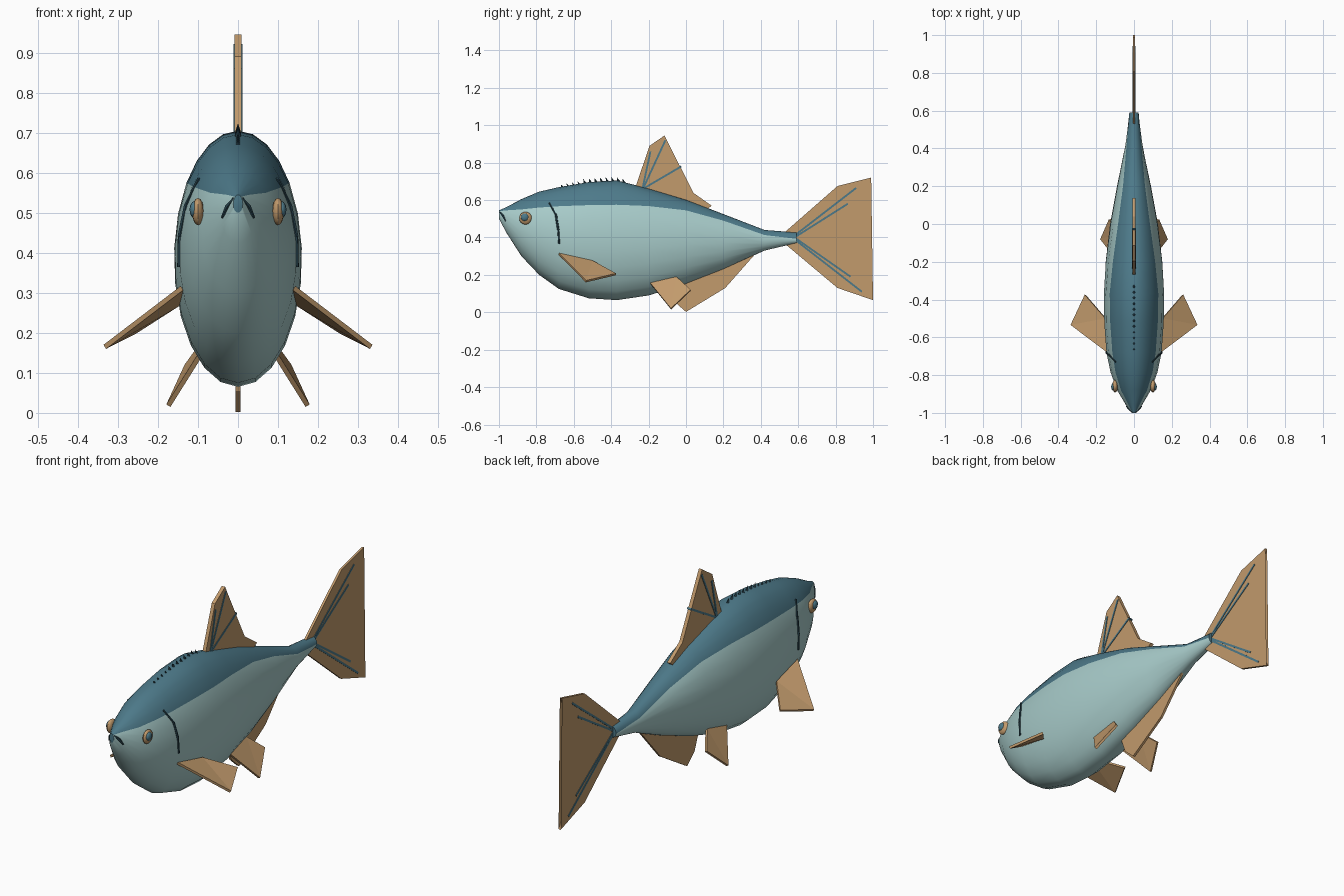
import bpy, bmesh, math
from mathutils import Vector, Matrix

if "Cube" in bpy.data.objects:
    bpy.data.objects.remove(bpy.data.objects["Cube"])


def material(name, rgb):
    m = bpy.data.materials.new(name)
    m.diffuse_color = (*rgb, 1)
    m.use_nodes = True
    m.node_tree.nodes["Principled BSDF"].inputs["Base Color"].default_value = m.diffuse_color
    return m


TEAL = material("back teal", (0.075, 0.195, 0.255))
PALE = material("belly pale aqua", (0.39, 0.60, 0.59))
TAN = material("fin tan", (0.54, 0.325, 0.15))
DARK = material("dark teal", (0.022, 0.06, 0.08))


def finish(bm, name, mats, mirror=False, smooth=None):
    bmesh.ops.recalc_face_normals(bm, faces=bm.faces)
    me = bpy.data.meshes.new(name)
    bm.to_mesh(me)
    bm.free()
    ob = bpy.data.objects.new(name, me)
    bpy.context.collection.objects.link(ob)
    for m in mats:
        me.materials.append(m)
    if mirror:
        ob.modifiers.new("mirror", 'MIRROR')
    if smooth:
        bpy.ops.object.select_all(action='DESELECT')
        ob.select_set(True)
        bpy.context.view_layer.objects.active = ob
        bpy.ops.object.shade_smooth_by_angle(angle=math.radians(smooth))
    return ob


def add_plate(bm, pts, thick):
    """Closed slab around a 3D outline."""
    pts = [Vector(p) for p in pts]
    n = sum((a.cross(b) for a, b in zip(pts, pts[1:] + pts[:1])), Vector()).normalized()
    sides = [[bm.verts.new(p + n * s * thick / 2) for p in pts] for s in (1, -1)]
    caps = [bm.faces.new(s) for s in sides]
    for i in range(len(pts)):
        j = (i + 1) % len(pts)
        bm.faces.new((sides[0][i], sides[0][j], sides[1][j], sides[1][i]))
    bmesh.ops.triangulate(bm, faces=caps)


def add_rod(bm, p, q, r1, r2, segs=6):
    p, q = Vector(p), Vector(q)
    d = q - p
    mat = Matrix.Translation((p + q) / 2) @ d.to_track_quat('Z', 'Y').to_matrix().to_4x4()
    bmesh.ops.create_cone(bm, cap_ends=True, segments=segs, radius1=r1, radius2=r2,
                          depth=d.length, matrix=mat)


def flat_fin(name, outline, rays=(), thick=0.018):
    """Centre-line fin from a y,z outline with thin ray strips on both sides."""
    bm = bmesh.new()
    add_plate(bm, [(0, y, z) for y, z in outline], thick)
    finish(bm, name, [TAN])
    if rays:
        bm = bmesh.new()
        for a, b in rays:
            a, b = Vector((0, *a)), Vector((0, *b))
            w = Vector((1, 0, 0)).cross(b - a).normalized() * 0.005
            add_plate(bm, [a - w, b - w, b + w, a + w], thick + 0.005)
        finish(bm, name + "_rays", [TEAL])


# body stations: y, top, bottom, half width, colour boundary height
STATIONS = [
    (-1.00, .545, .500, .012, .540), (-.96, .562, .425, .042, .545),
    (-.88, .605, .300, .090, .550), (-.785, .645, .200, .125, .560),
    (-.68, .669, .125, .147, .567), (-.52, .696, .075, .158, .573),
    (-.37, .705, .065, .160, .575), (-.20, .662, .090, .151, .568),
    (0.00, .602, .152, .127, .545), (.20, .525, .230, .090, .490),
    (.42, .440, .330, .045, .413), (.59, .427, .370, .025, .393)]


def side_x(y, z):
    """Half width of the body surface at y, z."""
    for a, b in zip(STATIONS, STATIONS[1:]):
        if a[0] <= y <= b[0]:
            t = (y - a[0]) / (b[0] - a[0])
            _, top, bot, w, _ = [u + (v - u) * t for u, v in zip(a, b)]
            k = (2 * z - top - bot) / (top - bot)
            return w * math.sqrt(max(0, 1 - k * k))
    return 0


# body: elliptical rings with one vertex row along the colour boundary
UP, DOWN = 4, 8
bm = bmesh.new()
rings = []
for y, top, bot, w, zb in STATIONS:
    c, h = (top + bot) / 2, (top - bot) / 2
    edge = math.asin((zb - c) / h)
    half = [math.pi / 2 + (edge - math.pi / 2) * i / UP for i in range(UP)]
    half += [edge + (-math.pi / 2 - edge) * i / DOWN for i in range(DOWN + 1)]
    right = [(w * math.cos(a), c + h * math.sin(a)) for a in half]
    left = [(-x, z) for x, z in right[-2:0:-1]]
    rings.append([bm.verts.new((x, y, z)) for x, z in right + left])
N = len(rings[0])
for r0, r1 in zip(rings, rings[1:]):
    for i in range(N):
        j = (i + 1) % N
        f = bm.faces.new((r0[i], r0[j], r1[j], r1[i]))
        f.material_index = 0 if i < UP or i >= N - UP else 1
for r in (rings[0], rings[-1]):
    bm.faces.new(r).material_index = 0
finish(bm, "body", [TEAL, PALE], smooth=40)

# centre-line fins
flat_fin("dorsal_fin",
         [(-.28, .64), (-.195, .89), (-.115, .945), (.04, .638), (.137, .57), (.10, .54), (-.2, .6)],
         [((-.235, .65), (-.19, .86)), ((-.23, .66), (-.11, .92)), ((-.23, .66), (-.025, .78))])
flat_fin("tail_fin",
         [(.53, .43), (.81, .675), (.99, .72), (.91, .557), (.76, .40),
          (.94, .17), (1.0, .065), (.81, .13), (.53, .365)],
         [((.58, .41), (.91, .665)), ((.58, .40), (.865, .58)),
          ((.58, .40), (.88, .19)), ((.58, .39), (.94, .11))], 0.012)
flat_fin("anal_fin", [(.40, .35), (.36, .30), (.21, .13), (0, .002), (-.06, .055), (-.10, .16), (.1, .25)],
         thick=0.012)

# paired fins
for name, outline in {
    "pectoral_fin": [(.14, -.68, .312), (.333, -.535, .165), (.258, -.375, .203), (.15, -.50, .272)],
    "pelvic_fin": [(.085, -.195, .16), (.174, -.08, .018), (.128, .025, .118), (.078, -.05, .187)],
}.items():
    bm = bmesh.new()
    add_plate(bm, outline, 0.012)
    finish(bm, name, [TAN], mirror=True)

# eyes
for name, mat, loc, size in (
    ("eye", TAN, (.1, -.858, .503), (.015, .034, .034)),
    ("pupil", TEAL, (.109, -.862, .508), (.012, .021, .021)),
):
    bm = bmesh.new()
    bmesh.ops.create_uvsphere(bm, u_segments=12, v_segments=8, radius=1,
                              matrix=Matrix.Translation(loc) @ Matrix.Diagonal((*size, 1)))
    finish(bm, name, [mat], mirror=True, smooth=50)

# gill slits following the body side
bm = bmesh.new()
path = [(-.73, .585), (-.695, .52), (-.683, .44), (-.678, .365)]
pts = [(side_x(y, z) + .001, y, z) for y, z in path]
for a, b, r in zip(pts, pts[1:], (.005, .006, .005)):
    add_rod(bm, a, b, r, r)
finish(bm, "gill_slit", [DARK], mirror=True)

# mouth corners and snout tip
bm = bmesh.new()
add_rod(bm, (.010, -.995, .536), (.026, -.978, .515), .004, .007)
add_rod(bm, (.026, -.978, .515), (.040, -.965, .488), .007, .003)
finish(bm, "mouth_corner", [DARK], mirror=True)

# small spines along the back
bm = bmesh.new()
for i in range(12):
    y = -.66 + .03 * i
    big = i > 3
    for a, b in zip(STATIONS, STATIONS[1:]):
        if a[0] <= y < b[0]:
            z = a[1] + (b[1] - a[1]) * (y - a[0]) / (b[0] - a[0])
    add_rod(bm, (0, y, z - .004), (0, y - .01, z + (.02 if big else .012)),
            .008 if big else .006, 0, 4)
finish(bm, "back_spines", [DARK])
